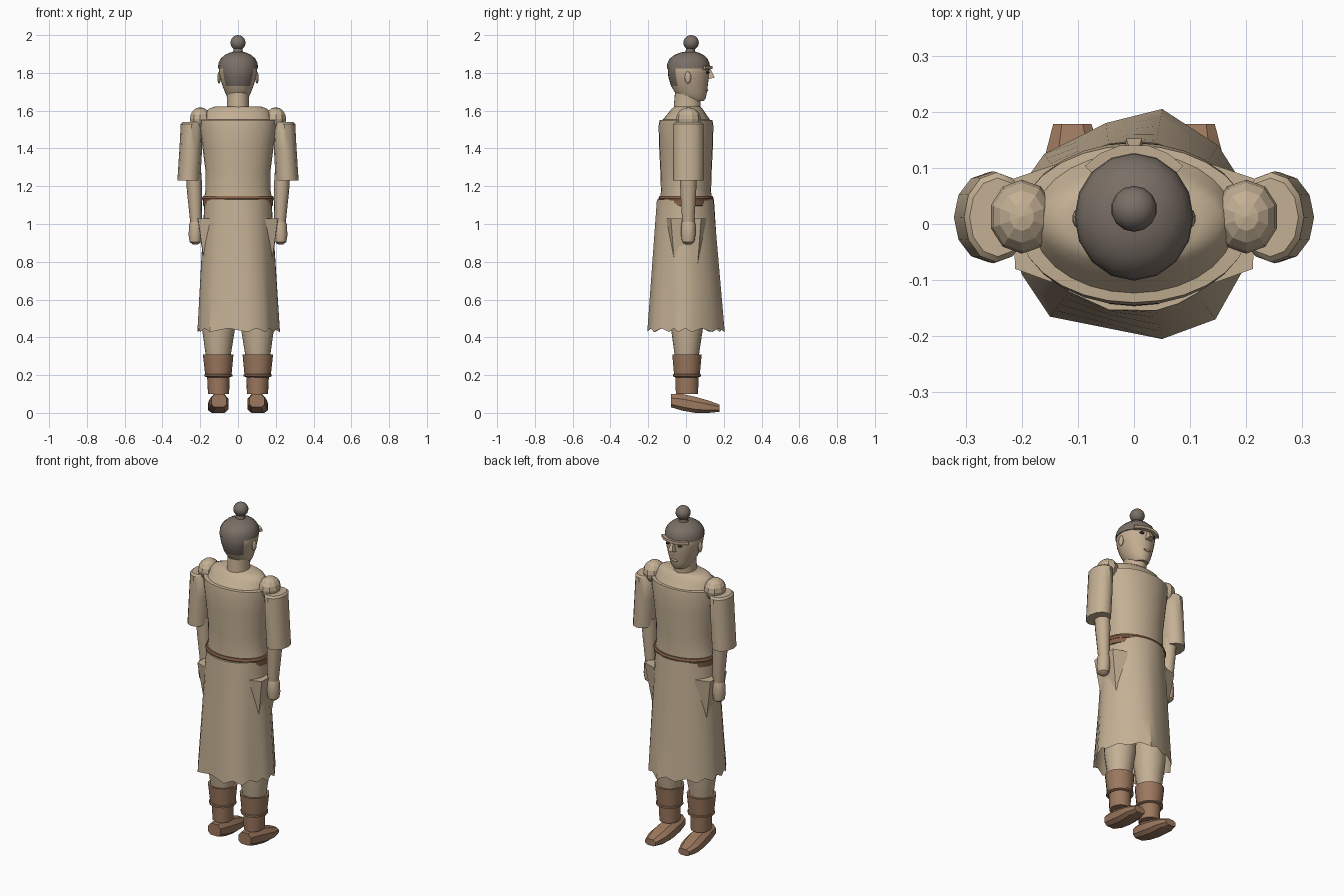
import bpy, bmesh, math
from mathutils import Vector, Matrix


def srgb(r, g, b):
    return tuple(((c / 255 + 0.055) / 1.055) ** 2.4 for c in (r, g, b)) + (1,)


def material(name, *rgb):
    m = bpy.data.materials.new(name)
    m.diffuse_color = srgb(*rgb)
    return m


CLOTH = material("beige cloth", 196, 176, 148)
SKIN = material("skin", 196, 174, 146)
HAIR = material("grey brown hair", 122, 111, 102)
BROWN = material("brown leather", 156, 120, 94)
BELT = material("dark belt leather", 134, 98, 74)
DARK = material("dark eyes", 60, 50, 44)


def finish(name, bm, mat, smooth=40):
    bmesh.ops.recalc_face_normals(bm, faces=bm.faces)
    me = bpy.data.meshes.new(name)
    bm.to_mesh(me)
    bm.free()
    ob = bpy.data.objects.new(name, me)
    bpy.context.collection.objects.link(ob)
    me.materials.append(mat)
    if smooth:
        bpy.ops.object.select_all(action='DESELECT')
        ob.select_set(True)
        bpy.context.view_layer.objects.active = ob
        bpy.ops.object.shade_smooth_by_angle(angle=math.radians(smooth))
    return ob


def skin_rings(name, rings, mat, caps=(True, True), smooth=40):
    """Bridge a list of equal point rings into one surface."""
    bm = bmesh.new()
    vs = [[bm.verts.new(p) for p in ring] for ring in rings]
    n = len(vs[0])
    for a, b in zip(vs, vs[1:]):
        for i in range(n):
            j = (i + 1) % n
            bm.faces.new((a[i], a[j], b[j], b[i]))
    if caps[0]:
        bm.faces.new(vs[0])
    if caps[1]:
        bm.faces.new(vs[-1])
    return finish(name, bm, mat, smooth)


def loft(name, rings, mat, n=24, caps=(True, True), smooth=40, turn=0.0):
    """Rings are (x, y, z, x radius, y radius)."""
    return skin_rings(name, [[(x + rx * math.cos(turn + math.tau * i / n),
                               y + ry * math.sin(turn + math.tau * i / n), z)
                              for i in range(n)] for x, y, z, rx, ry in rings],
                      mat, caps, smooth)


def ball(name, loc, size, mat, u=16, v=10, smooth=40):
    bm = bmesh.new()
    bmesh.ops.create_uvsphere(bm, u_segments=u, v_segments=v, radius=1)
    bm.transform(Matrix.Translation(loc) @ Matrix.Diagonal((*size, 1)))
    return finish(name, bm, mat, smooth)


# Tunic with shoulder yoke
loft("tunic", [(0, 0, 1.135, .18, .135), (0, 0, 1.18, .172, .133), (0, 0, 1.28, .172, .136),
               (0, 0, 1.42, .19, .143), (0, 0, 1.52, .205, .145), (0, 0, 1.55, .207, .14),
               (0, .002, 1.552, .18, .125), (0, .004, 1.585, .172, .1),
               (0, .006, 1.61, .155, .082), (0, .006, 1.622, .12, .068)], CLOTH, 28)

# Skirt with an uneven flared hem
hem = [(.22, .03), (.15, .14), (.05, .205), (-.05, .18), (-.16, .125), (-.213, .05),
       (-.215, -.03), (-.2, -.09), (-.15, -.165), (.05, -.205), (.145, -.17), (.19, -.09), (.222, -.04)]
edge = []
for i, (x, y) in enumerate(hem):
    x2, y2 = hem[(i + 1) % len(hem)]
    edge += [(x, y, .428), ((x + x2) / 2, (y + y2) / 2, .448)]
rings = []
for t in (0, .08, .25, .5, .75, 1):
    ring = []
    for x, y, z in edge:
        a = math.atan2(y / .2, x / .21)
        ring.append((.177 * math.cos(a) * (1 - t) + x * t,
                     (.153 * math.sin(a) - .005) * (1 - t) + y * t,
                     1.13 * (1 - t) + z * t))
    rings.append(ring)
skin_rings("skirt", rings, CLOTH, (True, False))

# Belt: a rolled upper cord over a flatter lower band
loft("belt_cord", [(0, 0, 1.122, .176, .134), (0, 0, 1.124, .187, .142), (0, 0, 1.136, .191, .146),
                   (0, 0, 1.148, .186, .141), (0, 0, 1.15, .174, .132)], BELT, 28)
loft("belt_band", [(0, 0, 1.095, .175, .135), (0, 0, 1.097, .184, .138), (0, 0, 1.125, .185, .14)], BELT, 28)

# Neck
loft("neck", [(0, .005, 1.59, .064, .072), (0, .006, 1.63, .058, .07), (0, .012, 1.70, .058, .07)], SKIN)

# Head, with the nape painted as hair
head = loft("head", [(0, .04, 1.652, .042, .055), (0, .033, 1.668, .056, .072), (0, .026, 1.695, .068, .084),
                     (0, .018, 1.73, .082, .097), (0, .014, 1.775, .095, .107), (0, .013, 1.80, .1, .109),
                     (0, .013, 1.835, .102, .11), (0, .013, 1.87, .085, .09)], SKIN, 28)
head.data.materials.append(HAIR)
for f in head.data.polygons:
    if f.center.y < -.055 and f.center.z > 1.72:
        f.material_index = 1

# Hair cap, bun and its tie
loft("hair_cap", [(0, .013, 1.822, .1, .108), (0, .013, 1.824, .106, .114), (0, .013, 1.85, .104, .112),
                  (0, .014, 1.875, .092, .1), (0, .016, 1.895, .07, .077), (0, .018, 1.908, .042, .047),
                  (0, .02, 1.913, .015, .016)], HAIR, 16)
loft("bun_tie", [(0, .022, 1.90, .032, .032), (0, .023, 1.918, .024, .024), (0, .025, 1.94, .024, .024)], HAIR, 12)
ball("bun", (0, .027, 1.96), (.041, .041, .04), HAIR, 14, 10)

# Brow ridge, curved around the forehead
brow = []
for z0, z1, k in ((1.818, 1.835, 0), (1.82, 1.836, .022)):
    arc = [math.radians(90 + d) for d in (-46, -30, -12, 12, 30, 46)]
    brow.append([((.1 + k) * math.cos(a), .013 + (.108 + k) * math.sin(a), z0) for a in arc] +
                [((.1 + k) * math.cos(a), .013 + (.108 + k) * math.sin(a), z1) for a in reversed(arc)])
skin_rings("brow", brow, SKIN)

# Nose
skin_rings("nose", [[(-.01, .11, 1.822), (.01, .11, 1.822), (.02, .11, 1.765), (-.02, .11, 1.765)],
                    [(-.007, .132, 1.815), (.007, .132, 1.815), (.014, .152, 1.775), (-.014, .152, 1.775)]],
           SKIN, smooth=0)

# Mouth
ball("mouth", (0, .112, 1.708), (.026, .006, .006), SKIN, 10, 6)

for s, side in ((1, "right"), (-1, "left")):
    ball(side + "_eye", (s * .038, .112, 1.803), (.014, .012, .008), DARK, 10, 6)
    ball(side + "_ear", (s * .1, .01, 1.775), (.01, .017, .032), SKIN, 10, 8)

    # Faceted shoulder pad
    ball(side + "_shoulder", (s * .2, .013, 1.555), (.058, .066, .063), CLOTH, 10, 8, 0)

    # Wide sleeve
    loft(side + "_sleeve", [(s * .243, .012, 1.54, .05, .07), (s * .245, .012, 1.53, .058, .08),
                            (s * .25, .012, 1.4, .06, .082), (s * .26, .012, 1.23, .061, .08)],
         CLOTH, 12)

    # Forearm and hand
    loft(side + "_forearm", [(s * .235, .012, 1.27, .042, .046), (s * .23, .012, 1.17, .04, .043),
                             (s * .222, .012, 1.0, .03, .032)], SKIN, 14)
    loft(side + "_hand", [(s * .222, .012, 1.02, .026, .03), (s * .224, .012, 1.0, .034, .037),
                          (s * .226, .012, .94, .036, .038), (s * .226, .012, .905, .03, .033),
                          (s * .226, .012, .892, .014, .016)], SKIN, 12)

    # Side pouch flap on the skirt
    skin_rings(side + "_pouch", [[(s * .135, -.108, 1.03), (s * .212, -.08, 1.03),
                                  (s * .217, .08, 1.03), (s * .135, .108, 1.03)],
                                 [(s * .13, -.075, .77), (s * .175, -.06, .77),
                                  (s * .175, .06, .77), (s * .13, .075, .77)]], CLOTH)

    # Leg
    loft(side + "_leg", [(s * .1, .005, .75, .088, .1), (s * .103, .005, .45, .088, .085),
                         (s * .105, .004, .29, .064, .062)], CLOTH, 16)

    # Boot shaft, rolled rim and cuff
    loft(side + "_boot_shaft", [(s * .103, .005, .1, .056, .06), (s * .104, .005, .2, .06, .064)], BROWN, 14)
    loft(side + "_boot_rim", [(s * .104, .005, .188, .058, .062), (s * .104, .005, .194, .074, .076),
                              (s * .104, .005, .204, .074, .076), (s * .104, .005, .21, .06, .062)], BROWN, 14)
    loft(side + "_boot_cuff", [(s * .104, .005, .205, .07, .07), (s * .105, .005, .31, .081, .08),
                               (s * .105, .005, .308, .064, .064)], BROWN, 14)

    # Shoe: eight-sided section running from heel to toe
    shoe = []
    for y, x, w, low, high in ((-.08, .1, .04, .03, .1), (-.02, .1, .05, .012, .1), (.05, .103, .053, 0, .085),
                               (.12, .107, .052, 0, .065), (.178, .11, .034, .006, .044)):
        h = high - low
        shoe.append([(s * x + w * u, y, low + h * v) for u, v in
                     ((-.6, 0), (.6, 0), (1, .22), (1, .7), (.55, 1), (-.55, 1), (-1, .7), (-1, .22))])
    skin_rings(side + "_shoe", shoe, BROWN, smooth=20)
